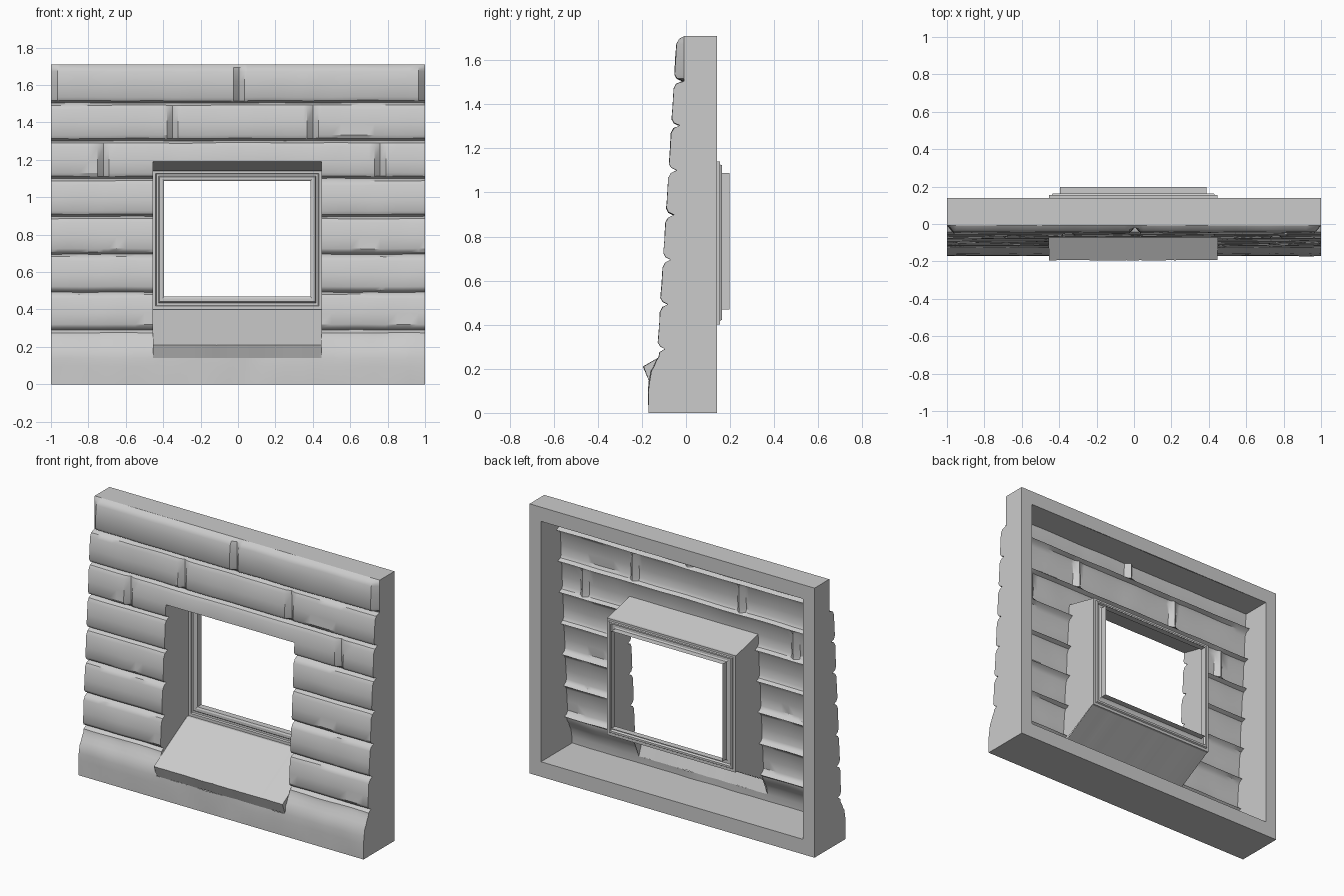
import bpy, bmesh
from mathutils import Vector, noise

if "Cube" in bpy.data.objects:
    bpy.data.objects.remove(bpy.data.objects["Cube"])

XL, XR = -0.455, 0.447          # window reveal sides
SILL_Z, HEAD_Z = 0.21, 1.19     # reveal bottom and top at the front
BACK, REVEAL_LO, REVEAL_HI = 0.14, 0.40, 1.14
SKIRT_Z = 0.14                  # underside of sill


def make(name, verts, faces, angle=0.6):
    mesh = bpy.data.meshes.new(name)
    mesh.from_pydata([tuple(v) for v in verts], [], faces)
    bm = bmesh.new()
    bm.from_mesh(mesh)
    bmesh.ops.remove_doubles(bm, verts=bm.verts, dist=0.0002)
    bmesh.ops.recalc_face_normals(bm, faces=bm.faces)
    bm.to_mesh(mesh)
    bm.free()
    ob = bpy.data.objects.new(name, mesh)
    bpy.context.collection.objects.link(ob)
    bpy.ops.object.select_all(action='DESELECT')
    ob.select_set(True)
    bpy.context.view_layer.objects.active = ob
    bpy.ops.object.shade_smooth_by_angle(angle=angle)
    return ob


def bridge(loops, closed=True):
    """Quads between successive equal-length point loops."""
    n = len(loops[0])
    verts = [v for lp in loops for v in lp]
    faces = []
    for r in range(len(loops) - 1):
        for i in range(n if closed else n - 1):
            j = (i + 1) % n
            faces.append((r * n + i, r * n + j, (r + 1) * n + j, (r + 1) * n + i))
    return verts, faces


# Wall profile: plinth, then seven courses of planks (y, z, course, groove depth)
profile = [(-.17, 0, -1, 0), (-.17, .095, -1, 0), (-.167, SKIRT_Z, -1, 0),
           (-.158, .19, -1, 0), (-.145, SILL_Z, -1, 0), (-.135, .235, -1, 0),
           (-.122, .255, -1, 0), (-.118, .275, -1, 0)]
for k in range(7):
    z0 = .29 + .2025 * k
    g, lo, hi = -.095 + .0135 * k, -.127 + .0125 * k, -.118 + .0125 * k
    mid = .115 if k == 6 else .09
    for y, dz in ((g, 0), (lo + .01, .012), (lo, .03), ((lo + hi) / 2, mid),
                  (hi, .168), (hi + .012, .19)):
        profile.append((y, z0 + dz, k, g))
profile.append((-.008, 1.71, 7, 0))

# Columns of the wall sheet, with extra ones at joints and window sides
joints = {4: (-.72, .76), 5: (-.35, .40), 6: (.005,)}
special = [-1, 1, -.92, .92, -.965, .965, XL, XR]
for js in joints.values():
    for j in js:
        special += [j - .03, j, j + .03]
xs = sorted(special + [x for x in (-1 + .05 * i for i in range(41))
                       if min(abs(x - s) for s in special) > .015])


def wall_point(x, row):
    y, z, k, g = row
    if any(abs(x - j) < .001 for j in joints.get(k, ())):
        y = max(y, g - .004)
    if k == 6 and abs(x) > .99:
        y = -.008
    elif 0.01 < z < 1.7:
        rough = .006 if k < 0 else .003
        y += rough * noise.noise(Vector((x * 6, z * 9, k)))
        if abs(z - HEAD_Z) > .02 and z > .22:
            z += .004 * noise.noise(Vector((x * 4, k * 3.1, 7)))
    return Vector((x, y, z))


grid = [[wall_point(x, row) for x in xs] for row in profile]
nx, nz = len(xs), len(profile)


def row_at(z):
    return min(range(nz), key=lambda r: abs(profile[r][1] - z))


def col_at(x):
    return min(range(nx), key=lambda c: abs(xs[c] - x))


# Plank wall sheet with the window left out
cl, cr, r_skirt, r_sill, r_head = (col_at(XL), col_at(XR), row_at(SKIRT_Z),
                                   row_at(SILL_Z), row_at(HEAD_Z))
faces = [(r * nx + c, r * nx + c + 1, (r + 1) * nx + c + 1, (r + 1) * nx + c)
         for r in range(nz - 1) for c in range(nx - 1)
         if not (cl <= c < cr and r_skirt <= r < r_head)]
make("plank_wall", [v for row in grid for v in row], faces)


# Hollow frame behind the wall: outer sides, back rim, inner sides
def perimeter(c0, c1, r0, r1):
    return ([grid[r0][c] for c in range(c0, c1)] + [grid[r][c1] for r in range(r0, r1)] +
            [grid[r1][c] for c in range(c1, c0, -1)] + [grid[r][c0] for r in range(r1, r0, -1)])


def flatten(pts):
    return [Vector((p.x, BACK, p.z)) for p in pts]


outer = perimeter(0, nx - 1, 0, nz - 1)
ci0, ci1, ri0, ri1 = col_at(-.92), col_at(.92), 1, row_at(1.62)
inner = perimeter(ci0, ci1, ri0, ri1)
for name, loop in (("outer_sides", outer), ("inner_sides", inner)):
    make(name, *bridge([loop, flatten(loop)]), angle=.5)


def rect(x0, x1, z0, z1, y):
    return [Vector((x0, y, z0)), Vector((x1, y, z0)), Vector((x1, y, z1)), Vector((x0, y, z1))]


make("back_rim", *bridge([rect(-1, 1, 0, 1.71, BACK), rect(-.92, .92, .095, 1.62, BACK)]))


# Window reveal: side walls follow the planks, fanning to the frame at the back
def to_back(p):
    t = (p.z - SILL_Z) / (HEAD_Z - SILL_Z)
    return Vector((p.x, BACK, REVEAL_LO + t * (REVEAL_HI - REVEAL_LO)))


for name, c in (("reveal_left", cl), ("reveal_right", cr)):
    front = [grid[r][c] for r in range(r_sill + 2, r_head + 1)]
    slope = (REVEAL_LO - SILL_Z) / (BACK + .197)
    front = [Vector((p.x, p.y, max(p.z, SILL_Z + slope * (p.y + .197)))) for p in front]
    back = [to_back(p) for p in front]
    back[0].z = REVEAL_LO
    make(name, *bridge([front, back], closed=False))

head = [grid[r_head][c] for c in range(cl, cr + 1)]
make("reveal_head", *bridge([head, [to_back(p) for p in head]], closed=False))

# Sloping sill with a slightly chipped front edge
sx = [XL + (XR - XL) * i / 24 for i in range(25)]


def chip(x, s):
    return .006 * noise.noise(Vector((x * 14, s, 2)))


sill_back = [Vector((x, BACK, REVEAL_LO)) for x in sx]
sill_edge = [Vector((x, -.195 + abs(chip(x, 1)), SILL_Z + chip(x, 4) * .5)) for x in sx]
sill_foot = [Vector((x, -.166, SKIRT_Z + chip(x, 8) * .5)) for x in sx]
verts, faces = bridge([sill_back, sill_edge, sill_foot], closed=False)
for i in (0, 24):                      # closing cheeks
    n = len(verts)
    verts += [sill_edge[i], sill_foot[i], Vector((sx[i], -.115, .257))]
    faces.append((n, n + 1, n + 2))
make("sill", verts, faces)

# Moulded window frame with a projecting collar at the back
loops = []
for t, y in ((0, BACK), (0, .155), (.25, .155), (.32, .163), (.5, .163),
             (.6, .153), (.85, .153), (1, .158), (1, .197)):
    loops.append(rect(XL + t * .06, XR - t * .06, REVEAL_LO + t * .07, REVEAL_HI - t * .052, y))
make("window_frame", *bridge(loops), angle=.3)
